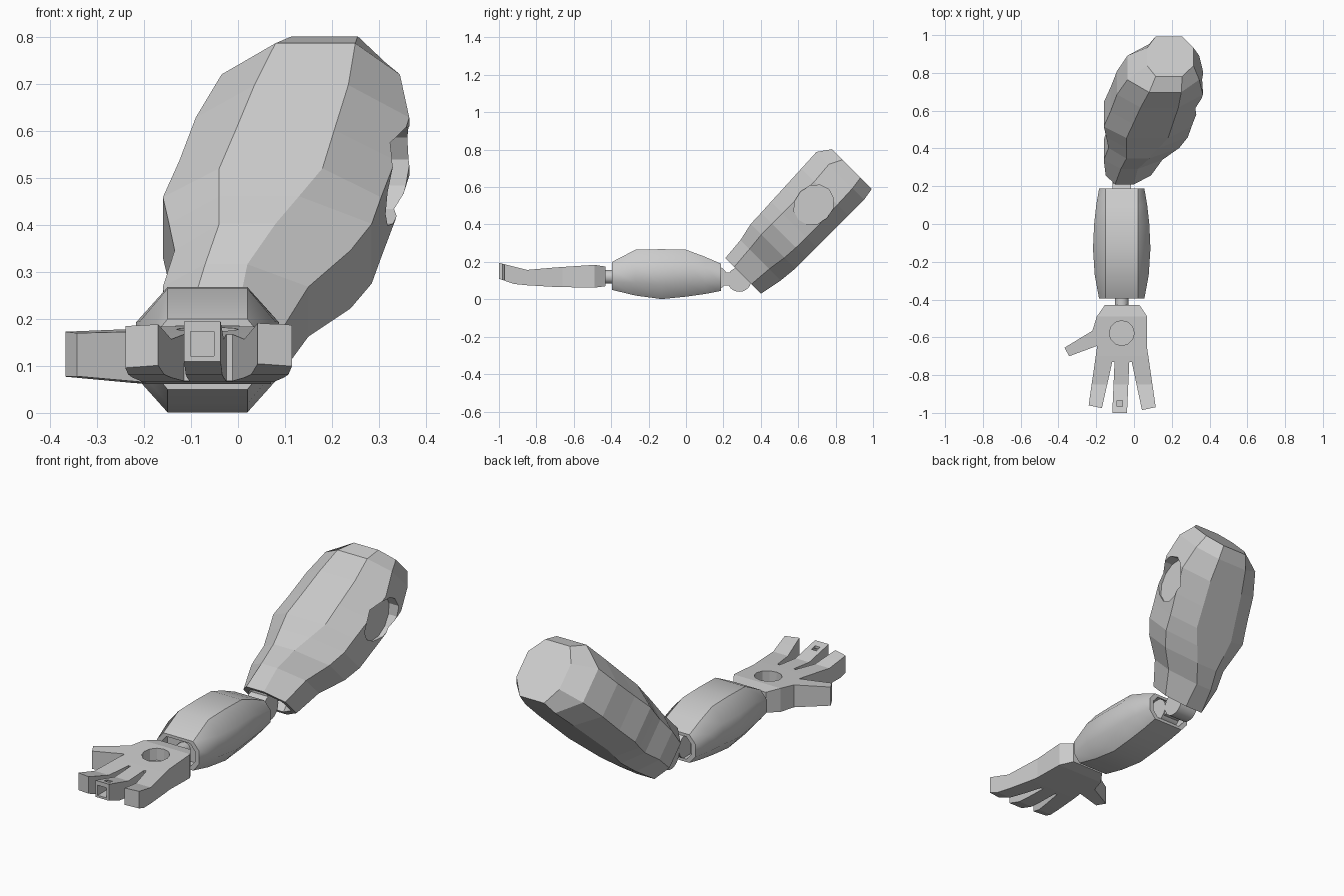
import bpy, bmesh, math
from mathutils import Vector, Matrix

if "Cube" in bpy.data.objects:
    bpy.data.objects.remove(bpy.data.objects["Cube"])

R = math.sqrt(0.5)
CX = -0.065          # centre line of forearm and wrist


def finish(name, bm):
    bmesh.ops.recalc_face_normals(bm, faces=bm.faces)
    me = bpy.data.meshes.new(name)
    bm.to_mesh(me)
    bm.free()
    ob = bpy.data.objects.new(name, me)
    bpy.context.collection.objects.link(ob)
    return ob


def pocket(ring, depth, scale):
    # rim ring and sunken ring for a hollow end
    c = sum(ring, Vector()) / len(ring)
    rim = [c + (p - c) * scale for p in ring]
    return rim, [p + depth for p in rim]


def loft(name, rings):
    bm = bmesh.new()
    loops = [[bm.verts.new(p) for p in r] for r in rings]
    n = len(loops[0])
    for a, b in zip(loops, loops[1:]):
        for i in range(n):
            j = (i + 1) % n
            bm.faces.new((a[i], a[j], b[j], b[i]))
    bm.faces.new(loops[0])
    bm.faces.new(loops[-1])
    return finish(name, bm)


def prism(name, sides, radius, depth, matrix):
    bm = bmesh.new()
    bmesh.ops.create_cone(bm, cap_ends=True, segments=sides, radius1=radius,
                          radius2=radius, depth=depth, matrix=matrix)
    return finish(name, bm)


def box(name, center, size):
    bm = bmesh.new()
    bmesh.ops.create_cube(bm, size=1, matrix=Matrix.Translation(center)
                          @ Matrix.Diagonal((*size, 1)))
    return finish(name, bm)


def cut(ob, cutter):
    cutter.hide_render = True
    m = ob.modifiers.new("cut", 'BOOLEAN')
    m.operation = 'DIFFERENCE'
    m.solver = 'EXACT'
    m.object = cutter
    bpy.context.view_layer.objects.active = ob
    bpy.ops.object.modifier_apply(modifier=m.name)
    bpy.data.objects.remove(cutter)


def smooth(ob, angle=30):
    bpy.ops.object.select_all(action='DESELECT')
    ob.select_set(True)
    bpy.context.view_layer.objects.active = ob
    bpy.ops.object.shade_smooth_by_angle(angle=math.radians(angle))


# Upper arm: octagonal sections along a 45 degree axis
# t, back s, front s, side s low/high, left x, right x, flat left/right x
sections = [
    (0.304, -.262, .007, -.19, -.06, -.15, .09, -.10, .00),
    (0.43, -.287, .018, -.20, -.05, -.16, .15, -.07, .02),
    (0.53, -.297, .040, -.215, -.04, -.135, .24, -.04, .08),
    (0.61, -.297, .043, -.22, -.04, -.147, .285, -.04, .13),
    (0.69, -.297, .047, -.222, -.04, -.16, .305, -.04, .18),
    (0.80, -.297, .052, -.22, -.04, -.125, .335, -.005, .205),
    (0.93, -.297, .058, -.215, -.04, -.09, .365, .035, .235),
    (1.05, -.297, .064, -.21, -.03, -.035, .345, .08, .25),
    (1.12, -.285, .015, -.20, -.065, .07, .315, .115, .255),
]
rings = []
for t, s0, s1, a, b, xl, xr, fl, fr in sections:
    sec = [(fl, s1), (fr, s1), (xr, b), (xr, a), (fr, s0), (fl, s0), (xl, a), (xl, b)]
    rings.append([Vector((x, (t - s) * R, (t + s) * R)) for x, s in sec])
rim, floor = pocket(rings[0], Vector((0, .04, .04)), .8)
upper_arm = loft("upper_arm", [floor, rim] + rings)
# Socket in the outer side
tilt = Matrix.Rotation(math.radians(-45), 4, 'X') @ Matrix.Diagonal((1, 1, 1.15, 1))
cut(upper_arm, prism("socket_cutter", 12, .100, .2,
    Matrix.Translation((.41, .683, .505)) @ tilt @ Matrix.Rotation(math.pi / 2, 4, 'Y')))

# Forearm: octagonal barrel; y, half width, bottom z, top z
rings = []
for y, w, z0, z1 in [(-.395, .12, .05, .20), (-.27, .143, .02, .265), (-.13, .152, .001, .268),
                     (0, .146, .014, .265), (.10, .135, .028, .228), (.187, .12, .045, .19)]:
    f, h = .085, z1 - z0
    lo, hi = z0 + .28 * h, z1 - .28 * h
    half = [(f, z1), (w, hi), (w, lo), (f, z0)]
    pts = half + [(-x, z) for x, z in reversed(half)]
    rings.append([Vector((CX + x, y, z)) for x, z in pts])
rim0, floor0 = pocket(rings[0], Vector((0, .05, 0)), .8)
rim1, floor1 = pocket(rings[-1], Vector((0, -.06, 0)), .8)
forearm = loft("forearm", [floor0, rim0] + rings + [rim1, floor1])
smooth(forearm, 42)

# Elbow and wrist joints
across = Matrix.Rotation(math.pi / 2, 4, 'Y')
along = Matrix.Rotation(math.pi / 2, 4, 'X')
smooth(prism("elbow_hinge", 24, .065, .10, Matrix.Translation((CX, .285, .105)) @ across))
smooth(prism("elbow_knuckle", 20, .062, .10, Matrix.Translation((CX, .16, .115)) @ across))
box("elbow_link", (CX, .23, .108), (.09, .12, .07))
box("elbow_post", (CX, .32, .15), (.09, .10, .08))
smooth(prism("wrist_pin", 16, .036, .14, Matrix.Translation((CX, -.40, .12)) @ along))

# Hand: one outline with three fingers and a thumb, thickness varying along y
outline = [(-.155, -.43), (.03, -.43), (.07, -.49), (.07, -.66), (.115, -.97), (.042, -.985),
           (-.012, -.73), (-.025, -.73), (-.037, -1.0), (-.115, -1.0), (-.103, -.73),
           (-.115, -.73), (-.17, -.975), (-.24, -.96), (-.195, -.645), (-.343, -.70),
           (-.368, -.655), (-.22, -.565), (-.197, -.49)]
profile = [(-1.0, .11, .195), (-.92, .082, .175), (-.85, .075, .157), (-.70, .066, .17),
           (-.49, .062, .184), (-.43, .07, .175)]


def level(y, k):
    for p, q in zip(profile, profile[1:]):
        if y <= q[0] + 1e-6:
            return p[k] + (q[k] - p[k]) * (y - p[0]) / (q[0] - p[0])
    return profile[-1][k]


bm = bmesh.new()
face = bm.faces.new([bm.verts.new((x, y, 0)) for x, y in outline])
ext = bmesh.ops.extrude_face_region(bm, geom=[face])
for v in ext["geom"]:
    if isinstance(v, bmesh.types.BMVert):
        v.co.z = 1
for y, _, _ in profile[1:-1]:
    bmesh.ops.bisect_plane(bm, geom=bm.verts[:] + bm.edges[:] + bm.faces[:],
                           plane_co=(0, y, 0), plane_no=(0, 1, 0))
for v in bm.verts:
    v.co.z = level(v.co.y, 2 if v.co.z > .5 else 1)
    if v.co.x < -.3:
        v.co.z += .012 if v.co.z < .12 else 0
hand = finish("hand", bm)

# Recess in the back of the hand, and the hollow middle fingertip
cut(hand, prism("palm_cutter", 12, .066, .12, Matrix.Translation((CX, -.578, .18))))
cut(hand, box("fingertip_cutter", (-.076, -.97, .147), (.05, .09, .052)))
cut(hand, box("slot_cutter", (-.076, -.95, .19), (.03, .03, .06)))
